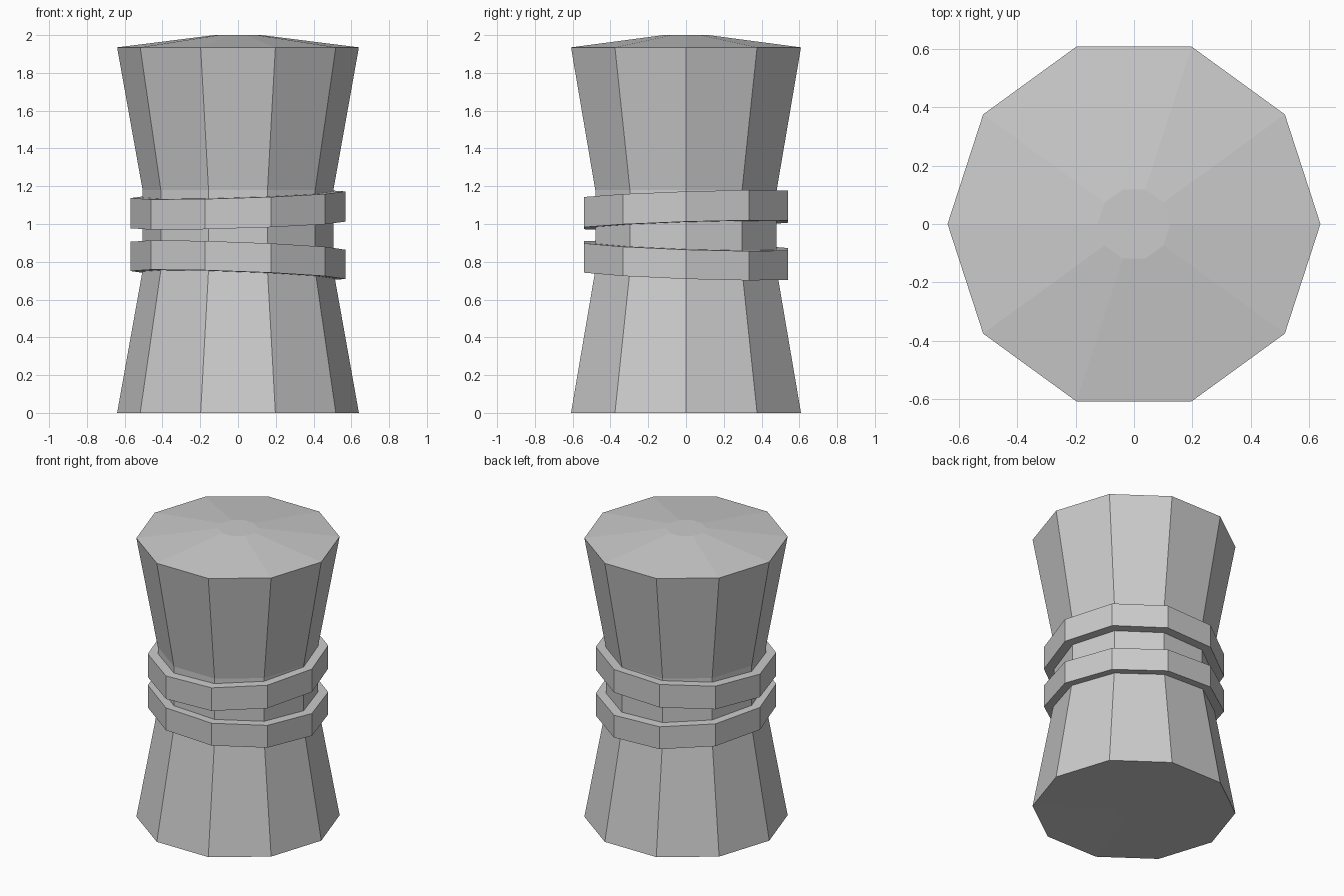
import bpy
import bmesh
from math import cos, sin, tau

SIDES = 10

old = bpy.data.objects.get("Cube")
if old:
    bpy.data.objects.remove(old, do_unlink=True)

grey = bpy.data.materials.new("plain grey")
grey.use_nodes = True
colour = (0.6, 0.6, 0.6, 1)
grey.diffuse_color = colour
grey.node_tree.nodes["Principled BSDF"].inputs["Base Color"].default_value = colour


def lathe(name, profile, tilt=(0, 0), closed=False):
    """Turn a (radius, height) profile into a ten-sided part, leaning by tilt."""
    bm = bmesh.new()
    loops = []
    for radius, height in profile:
        loop = []
        for i in range(SIDES):
            x, y = radius * cos(tau * i / SIDES), radius * sin(tau * i / SIDES)
            loop.append(bm.verts.new((x, y, height + tilt[0] * x + tilt[1] * y)))
        loops.append(loop)
    pairs = list(zip(loops, loops[1:]))
    if closed:
        pairs.append((loops[-1], loops[0]))
    else:
        bm.faces.new(loops[0][::-1])
        bm.faces.new(loops[-1])
    for low, high in pairs:
        for i in range(SIDES):
            j = (i + 1) % SIDES
            bm.faces.new((low[i], low[j], high[j], high[i]))
    bmesh.ops.recalc_face_normals(bm, faces=bm.faces)
    mesh = bpy.data.meshes.new(name)
    bm.to_mesh(mesh)
    bm.free()
    mesh.materials.append(grey)
    obj = bpy.data.objects.new(name, mesh)
    bpy.context.collection.objects.link(obj)
    return obj


def band(name, bottom, top, tilt):
    lathe(name, [(0.48, bottom), (0.568, bottom), (0.568, top), (0.48, top)], tilt, True)


# Flared bundle with a straight waist, a shallow dimple below and a low domed top
lathe("body", [(0.125, 0.008), (0.64, 0), (0.505, 0.755), (0.505, 1.18),
               (0.64, 1.935), (0.125, 2.0)])

# Two bands leaning in opposite directions around the waist
band("upper_band", 0.995, 1.155, (0.031, 0.032))
band("lower_band", 0.73, 0.885, (-0.037, -0.035))
